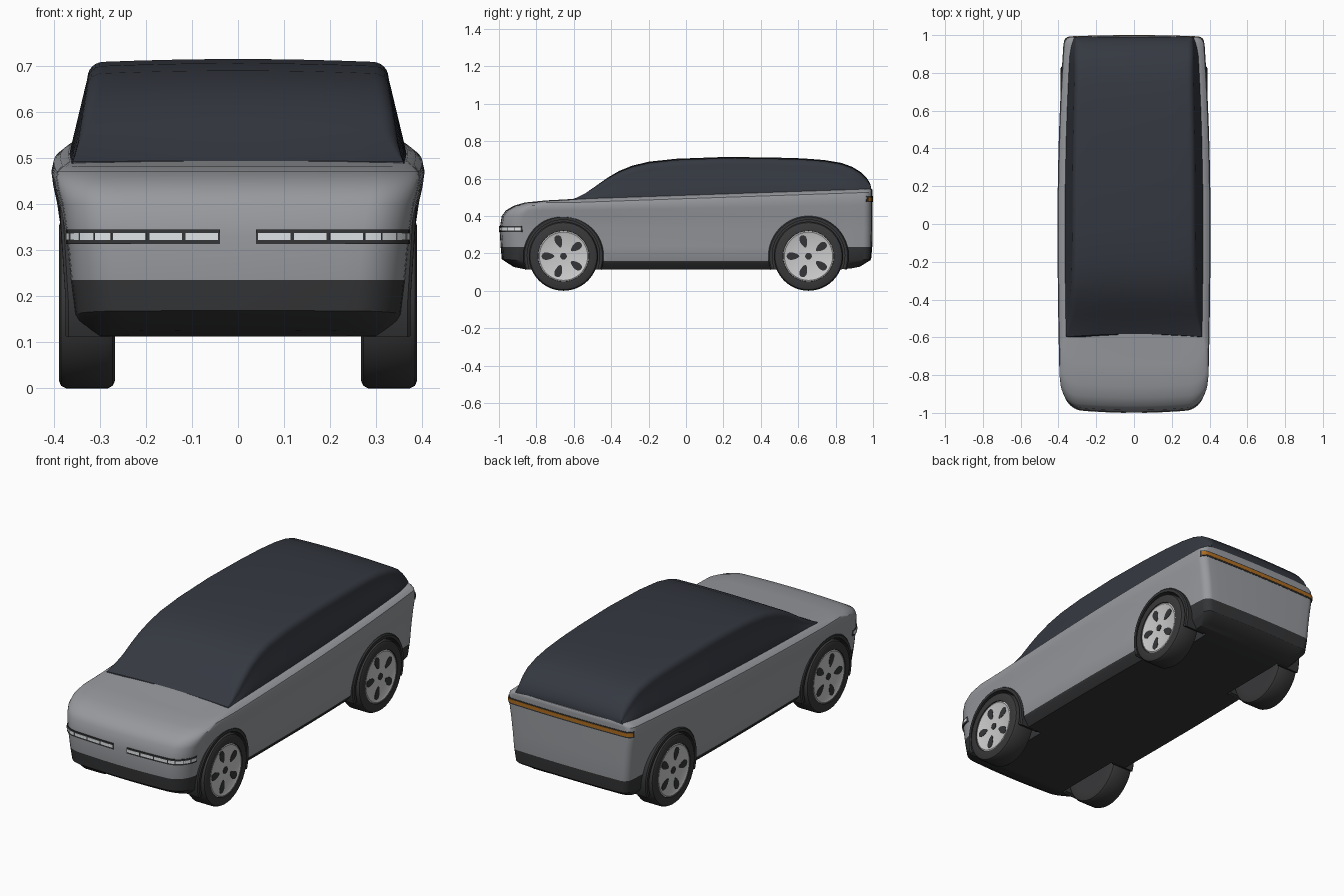
import bpy, bmesh
from math import sin, cos, pi, radians

if "Cube" in bpy.data.objects:
    bpy.data.objects.remove(bpy.data.objects["Cube"])


def mat(name, c):
    m = bpy.data.materials.new(name)
    m.diffuse_color = (*c, 1)
    m.use_nodes = True
    m.node_tree.nodes["Principled BSDF"].inputs["Base Color"].default_value = m.diffuse_color
    return m


PAINT = mat("paint", (0.31, 0.32, 0.34))
TRIM = mat("dark_trim", (0.035, 0.036, 0.038))
GLASS = mat("dark_glass", (0.035, 0.04, 0.052))
RUBBER = mat("rubber", (0.04, 0.04, 0.042))
ALLOY = mat("alloy", (0.62, 0.62, 0.62))
WHITE = mat("lamp_white", (0.75, 0.78, 0.8))
ORANGE = mat("lamp_orange", (0.42, 0.15, 0.015))


def make(name, verts, faces, mats, mirror=False, indices=None, smooth=30):
    me = bpy.data.meshes.new(name)
    me.from_pydata(verts, [], faces)
    for m in mats:
        me.materials.append(m)
    if indices:
        me.polygons.foreach_set("material_index", indices)
    bm = bmesh.new()
    bm.from_mesh(me)
    bmesh.ops.recalc_face_normals(bm, faces=bm.faces)
    bm.to_mesh(me)
    bm.free()
    ob = bpy.data.objects.new(name, me)
    bpy.context.collection.objects.link(ob)
    if mirror:
        ob.modifiers.new("Mirror", 'MIRROR')
    if smooth:
        soften(ob, smooth)
    return ob


def soften(ob, angle=30):
    bpy.ops.object.select_all(action='DESELECT')
    ob.select_set(True)
    bpy.context.view_layer.objects.active = ob
    bpy.ops.object.shade_smooth_by_angle(angle=radians(angle))


def clamp(t):
    return max(0.0, min(1.0, t))


def taper(y):
    return 1 - (0.085 if y > 0 else 0.04) * y * y


def tilt(y):
    return 0.055 * clamp((y + 0.6) / 1.6)


def outline(w, yf, yr, rf=0.1, rr=0.04):
    """Right half of the plan outline, front centre to rear centre."""
    pts = []
    for end, r, s, bow in ((yf, rf, 1, 0.02), (yr, rr, -1, 0.008)):
        half = [((w - r) * i / 7, 0) for i in range(7)]
        half += [(w - r + r * sin(a), r * (1 - cos(a))) for a in (pi / 16 * k for k in range(9))]
        half = [(x, end + s * (d + bow * (x / w) ** 2)) for x, d in half]
        pts.append(half)
    front, rear = pts
    y0, y1 = front[-1][1], rear[-1][1]
    side = [(w, y0 + (y1 - y0) * i / 24) for i in range(1, 24)]
    return [(x * taper(y), y) for x, y in front + side + rear[::-1]]


# Body: stacked plan outlines (z, half width, front y, rear y, belt tilt, end lift)
LAYERS = [(0.113, 0.325, -0.92, 0.93, 0, 0.03), (0.145, 0.356, -0.975, 0.985, 0, 0.02),
          (0.16, 0.364, -0.985, 0.99, 0, 0.01), (0.235, 0.373, -0.991, 0.996, 0, 0),
          (0.33, 0.382, -0.997, 0.997, 0, 0), (0.40, 0.393, -0.985, 0.997, 0.2, 0),
          (0.43, 0.401, -0.963, 0.997, 0.5, 0), (0.455, 0.405, -0.92, 0.997, 0.8, 0),
          (0.472, 0.40, -0.86, 0.997, 1, 0), (0.483, 0.386, -0.75, 0.997, 1, 0),
          (0.49, 0.369, -0.62, 0.994, 1, 0), (0.496, 0.25, -0.55, 0.97, 1, 0)]
verts, faces, idx = [], [], []
for z, w, yf, yr, k, lift in LAYERS:
    half = outline(w, yf, yr)
    ring = half + [(-x, y) for x, y in half[-2:0:-1]]
    verts += [(x, y, z + k * tilt(y) + lift * clamp((abs(y) - 0.85) / 0.15)) for x, y in ring]
n, N = len(half), len(ring)
for L in range(len(LAYERS) - 1):
    for i in range(N):
        j = (i + 1) % N
        faces.append((L * N + i, L * N + j, L * N + N + j, L * N + N + i))
        idx.append(1 if L < 2 or (L == 2 and abs(verts[L * N + i][1]) > 0.68) else 0)
for base, m in ((0, 1), ((len(LAYERS) - 1) * N, 0)):
    for i in range(n - 1):
        f = [base + q for q in (i, i + 1, N - i - 1, (N - i) % N)]
        faces.append(list(dict.fromkeys(f)))
        idx.append(m)
body = make("body", verts, faces, [PAINT, TRIM], indices=idx, smooth=0)

# Wheel wells cut out of the body
WY, WZ, R = 0.655, 0.185, 0.185
cv, cf = [], []
for sx in (-1, 1):
    for y in (-WY, WY):
        b, S = len(cv), 48
        for x in (0.235, 0.5):
            cv += [(sx * x, y + 0.209 * cos(2 * pi * i / S), WZ + 0.209 * sin(2 * pi * i / S)) for i in range(S)]
        cf += [(b + i, b + (i + 1) % S, b + S + (i + 1) % S, b + S + i) for i in range(S)]
        cf += [tuple(range(b, b + S)), tuple(range(b + S, b + 2 * S))]
cutter = make("well_cutter", cv, cf, [TRIM], smooth=0)
cutter.hide_render = True
md = body.modifiers.new("wells", 'BOOLEAN')
md.operation, md.object, md.solver = 'DIFFERENCE', cutter, 'EXACT'
md.material_mode = 'TRANSFER'
bpy.context.view_layer.objects.active = body
bpy.ops.object.modifier_apply(modifier="wells")
bpy.data.objects.remove(cutter)
soften(body)

# Glasshouse: cross-sections lofted along y (y, roof height)
ROOF = [(-0.59, 0.494), (-0.54, 0.523), (-0.48, 0.565), (-0.42, 0.606), (-0.36, 0.64), (-0.29, 0.668),
        (-0.2, 0.69), (-0.05, 0.706), (0.2, 0.715), (0.45, 0.713), (0.62, 0.708), (0.74, 0.699),
        (0.83, 0.684), (0.89, 0.662), (0.935, 0.634), (0.965, 0.605), (0.984, 0.575), (0.99, 0.55)]
verts, faces = [], []
for y, top in ROOF:
    belt = 0.488 + tilt(y)
    h = top - belt
    w = 0.366 * taper(y) - 0.02 * clamp((y - 0.88) / 0.11) ** 2
    r = min(0.035, h * 0.5)
    edge = h - min(0.006, h * 0.3)
    wt = w - 0.19 * h
    half = [(w, -0.02), (w, 0)]
    half += [(w + (wt - w) * t, (edge - r) * t) for t in (0.33, 0.67)]
    half += [(wt - r + r * cos(a), edge - r + r * sin(a)) for a in (pi / 12 * k for k in range(7))]
    half += [((wt - r) * t, h - (h - edge) * t * t) for t in (0.75, 0.5, 0.25, 0)]
    ring = half + [(-x, z) for x, z in half[-2::-1]]
    bow = 0.015 * clamp((-0.3 - y) / 0.29)
    verts += [(x, y + bow * (1 - 2 * (x / w) ** 2) * 0.5, belt + z) for x, z in ring]
N = len(ring)
for s in range(len(ROOF) - 1):
    faces += [(s * N + i, s * N + (i + 1) % N, s * N + N + (i + 1) % N, s * N + N + i) for i in range(N)]
faces += [tuple(range(N)), tuple(range(len(verts) - N, len(verts)))]
make("glasshouse", verts, faces, [GLASS], smooth=35)


def strip(name, path_out, path_in, z0, z1, m):
    """Bar with a box section following the body outline."""
    v, f = [], []
    for (a, b), (c, d) in zip(path_out, path_in):
        v += [(a, b, z0), (a, b, z1), (c, d, z1), (c, d, z0)]
    for s in range(len(path_out) - 1):
        f += [(s * 4 + i, s * 4 + (i + 1) % 4, s * 4 + 4 + (i + 1) % 4, s * 4 + 4 + i) for i in range(4)]
    f += [(0, 1, 2, 3), tuple(range(len(v) - 4, len(v)))]
    make(name, v, f, [m], mirror=True)


def lerp(p, q, t):
    return (p[0] + (q[0] - p[0]) * t, p[1] + (q[1] - p[1]) * t)


def tile(path, i):
    return [lerp(path[i], path[i + 1], 0.1), path[i + 1], lerp(path[i + 1], path[i + 2], 0.9)]


# Headlamps: dark housings with white segments
inner = outline(0.372, -0.985, 0.98)
house = outline(0.385, -0.999, 0.999)
lens = outline(0.3865, -1.0, 1.0)
strip("headlamp_housing", house[1:16], inner[1:16], 0.314, 0.345, TRIM)
for i in range(1, 14, 2):
    strip("headlamp_segment", tile(lens, i), tile(inner, i), 0.322, 0.337, WHITE)

# Tail lamp bar across the rear
inner = outline(0.385, -0.98, 0.98)
house = outline(0.407, -0.999, 0.9985)
lens = outline(0.4085, -1.0, 1.0)
strip("tail_lamp_housing", house[-14:], inner[-14:], 0.474, 0.506, TRIM)
strip("tail_lamp", lens[-13:], inner[-13:], 0.481, 0.5, ORANGE)


def lathe(name, profile, y, m, S=56):
    v, f, P = [], [], len(profile)
    for i in range(S):
        a = 2 * pi * i / S
        v += [(x, y + r * cos(a), WZ + r * sin(a)) for x, r in profile]
        j = (i + 1) % S
        f += [(i * P + k, i * P + k + 1, j * P + k + 1, j * P + k) for k in range(P - 1)]
    f += [tuple(i * P for i in range(S)), tuple(i * P + P - 1 for i in range(S))]
    make(name, v, f, [m], mirror=True)


# Wheels, rim openings and arch trims
for y, tag in ((-WY, "front"), (WY, "rear")):
    lathe(tag + "_tyre", [(0.267, 0.13), (0.267, 0.168), (0.272, 0.179), (0.283, R), (0.372, R),
                          (0.384, 0.179), (0.389, 0.168), (0.389, 0.136), (0.38, 0.134)], y, RUBBER)
    lathe(tag + "_rim", [(0.36, 0.135), (0.384, 0.135), (0.387, 0.129), (0.383, 0.12), (0.383, 0.02)], y, ALLOY)
    lathe(tag + "_hub", [(0.37, 0.018), (0.386, 0.018), (0.387, 0.014)], y, TRIM, 20)
    v, f, S = [], [], 20
    for k in range(5):
        c, b = radians(36 + 72 * k), len(v)
        for x in (0.378, 0.3845):
            for i in range(S):
                a = 2 * pi * i / S
                u, t = 0.083 + 0.034 * cos(a), 0.019 * sin(a) * (1 + 0.35 * cos(a))
                v.append((x, y + u * cos(c) - t * sin(c), WZ + u * sin(c) + t * cos(c)))
        f += [(b + i, b + (i + 1) % S, b + S + (i + 1) % S, b + S + i) for i in range(S)]
        f += [tuple(range(b, b + S)), tuple(range(b + S, b + 2 * S))]
    make(tag + "_rim_openings", v, f, [TRIM], mirror=True)
    v, f, S = [], [], 40
    for i in range(S + 1):
        a = radians(-20 + 220 * i / S)
        out = 0.374 + 0.013 * clamp(sin(a))
        v += [(x, y + r * cos(a), WZ + r * sin(a)) for x, r in
              ((0.25, 0.194), (out, 0.194), (out, 0.209), (out - 0.006, 0.215), (0.25, 0.212))]
    f = [(i * 5 + k, i * 5 + (k + 1) % 5, i * 5 + 5 + (k + 1) % 5, i * 5 + 5 + k) for i in range(S) for k in range(5)]
    f += [(0, 1, 2, 3, 4), tuple(range(S * 5, S * 5 + 5))]
    make(tag + "_arch_trim", v, f, [TRIM], mirror=True)
